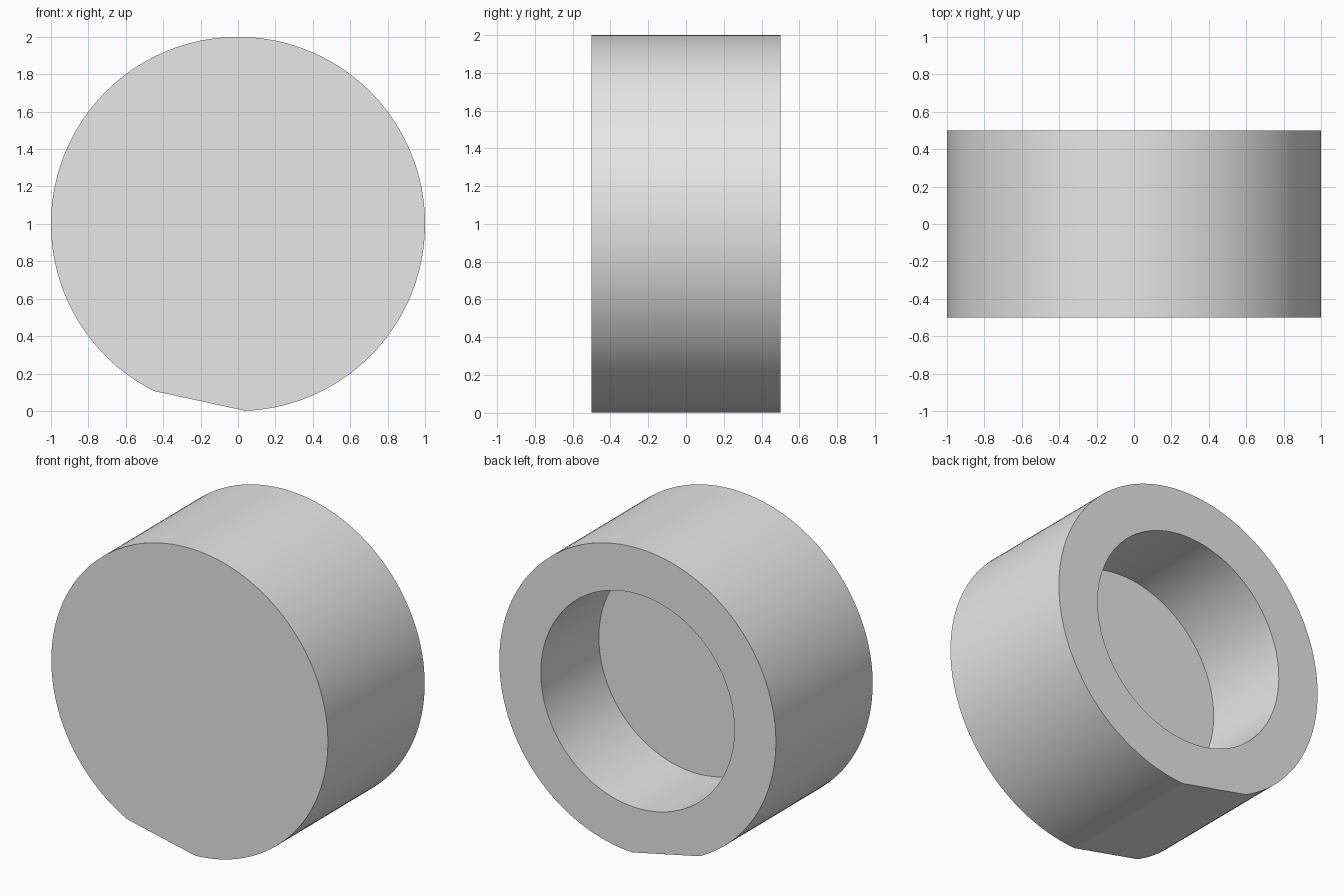
import bpy
import bmesh
import math

cube = bpy.data.objects.get("Cube")
if cube:
    bpy.data.objects.remove(cube, do_unlink=True)

# Dimensions
RADIUS, BORE, HALF_DEPTH, FLOOR_Y = 1.0, 0.7, 0.5, -0.1
HALF_CHORD = math.asin(0.25)                  # half angle covered by the flat
FLAT_DIR = math.radians(-90 - 12.2)           # direction the flat faces
FLAT_DIST = RADIUS * math.cos(HALF_CHORD)
ARC_STEPS, FLAT_STEPS = 138, 12

grey = bpy.data.materials.new("light grey")
grey.use_nodes = True
grey.diffuse_color = (0.8, 0.8, 0.8, 1)
grey.node_tree.nodes["Principled BSDF"].inputs["Base Color"].default_value = (0.8, 0.8, 0.8, 1)

# Angles around the axis, with vertices exactly at both ends of the flat
arc = 2 * math.pi - 2 * HALF_CHORD
angles = [HALF_CHORD + arc * i / ARC_STEPS for i in range(ARC_STEPS)]
angles += [-HALF_CHORD + 2 * HALF_CHORD * i / FLAT_STEPS for i in range(FLAT_STEPS)]

bm = bmesh.new()


def ring(y, radius, flat=False):
    verts = []
    for a in angles:
        r = radius
        if flat and math.cos(a) > 0:
            r = min(radius, FLAT_DIST / math.cos(a))
        t = a + FLAT_DIR
        verts.append(bm.verts.new((r * math.cos(t), y, RADIUS + r * math.sin(t))))
    return verts


# Front rim, back rim, bore mouth and bore floor
rings = [ring(-HALF_DEPTH, RADIUS, True), ring(HALF_DEPTH, RADIUS, True),
         ring(HALF_DEPTH, BORE), ring(FLOOR_Y, BORE)]
count = len(angles)
for a, b in zip(rings, rings[1:]):
    for i in range(count):
        j = (i + 1) % count
        bm.faces.new((a[i], a[j], b[j], b[i]))

# Closed front face and bore floor
bm.faces.new(rings[0])
bm.faces.new(rings[-1])
bmesh.ops.recalc_face_normals(bm, faces=bm.faces[:])

mesh = bpy.data.meshes.new("round_cap")
bm.to_mesh(mesh)
bm.free()
mesh.materials.append(grey)
cap = bpy.data.objects.new("round_cap", mesh)
bpy.context.collection.objects.link(cap)

# Smooth walls, sharp rims and flat edges
bpy.ops.object.select_all(action='DESELECT')
cap.select_set(True)
bpy.context.view_layer.objects.active = cap
bpy.ops.object.shade_smooth_by_angle(angle=math.radians(10))
